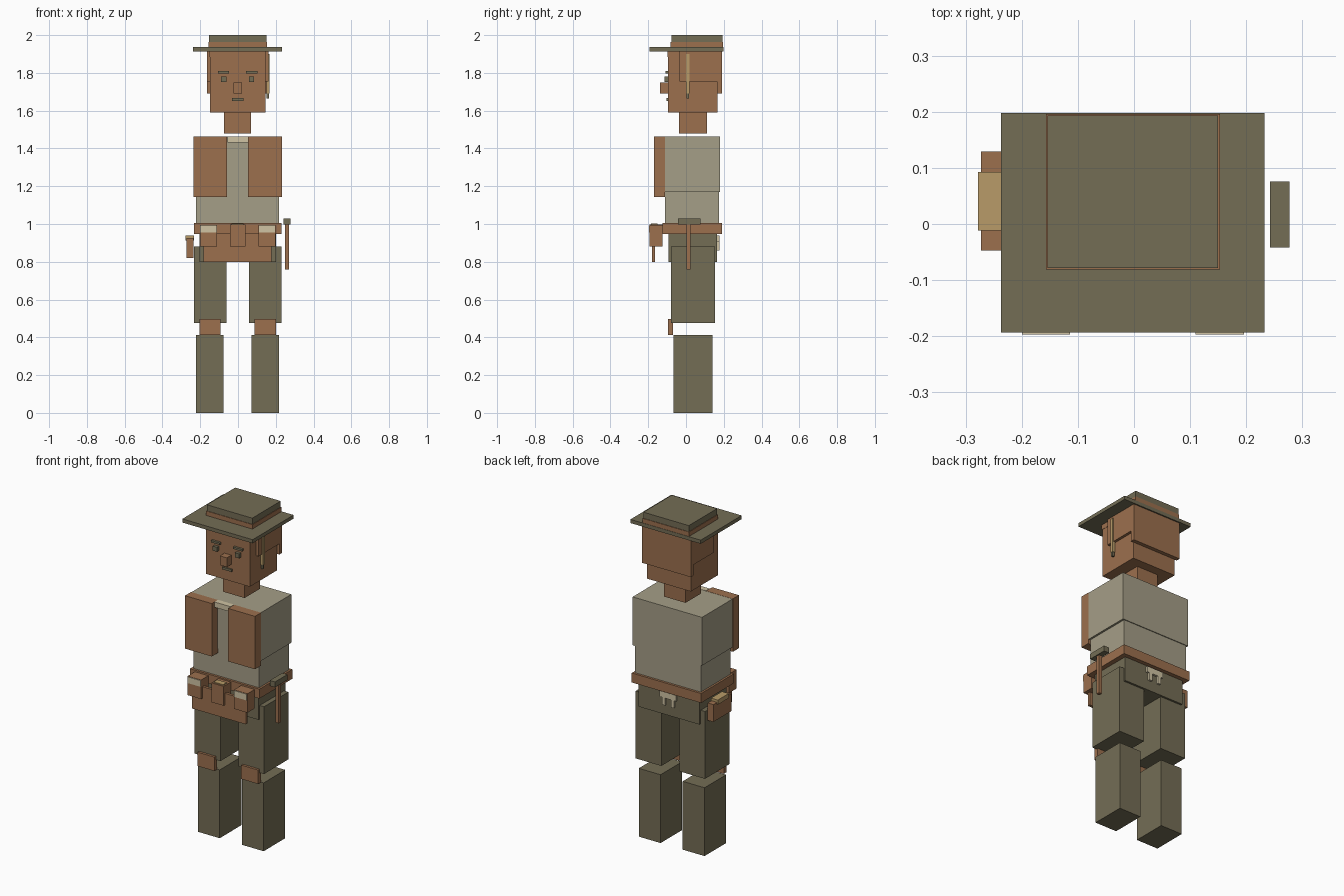
import bpy
import bmesh
from mathutils import Matrix, Vector

default_cube = bpy.data.objects.get("Cube")
if default_cube:
    bpy.data.objects.remove(default_cube, do_unlink=True)


def make_material(name, red, green, blue):
    material = bpy.data.materials.new(name)
    colour = (red, green, blue, 1)
    material.use_nodes = True
    material.diffuse_color = colour
    for node in material.node_tree.nodes:
        if node.type == "BSDF_PRINCIPLED":
            node.inputs["Base Color"].default_value = colour
    return material


olive = make_material("olive cloth", .174, .153, .091)
brown = make_material("warm brown", .332, .162, .076)
shirt = make_material("grey beige shirt", .376, .342, .242)
cream = make_material("pale cream", .63, .55, .37)
gold = make_material("mustard gold", .48, .33, .14)

# The body axis sits slightly to the right so the side tools balance
AXIS = -.002


def box(name, material, x, y, z):
    """Flat-faced block spanning the given ranges."""
    low, high = (Vector(corner) for corner in zip(x, y, z))
    mesh = bpy.data.meshes.new(name)
    bm = bmesh.new()
    placement = Matrix.Translation((low + high) / 2) @ Matrix.Diagonal((*(high - low), 1))
    bmesh.ops.create_cube(bm, size=1, matrix=placement)
    bm.to_mesh(mesh)
    bm.free()
    mesh.materials.append(material)
    part = bpy.data.objects.new(name, mesh)
    bpy.context.collection.objects.link(part)
    return part


def centred(name, material, half_width, y, z):
    """Block centred on the body axis."""
    return box(name, material, (AXIS - half_width, AXIS + half_width), y, z)


def pair(name, material, inner, outer, y, z):
    """Matching left and right blocks."""
    box("left_" + name, material, (AXIS + inner, AXIS + outer), y, z)
    box("right_" + name, material, (AXIS - outer, AXIS - inner), y, z)


# Legs and knee pads
pair("lower_leg", olive, inner=.074, outer=.22, y=(-.066, .14), z=(0, .413))
pair("upper_leg", olive, inner=.06, outer=.232, y=(-.08, .153), z=(.475, .882))
pair("knee_pad", brown, inner=.09, outer=.203, y=(-.095, -.068), z=(.413, .497))

# Hips, belt and tool apron
centred("hips", olive, half_width=.203, y=(-.093, .165), z=(.8, .95))
centred("belt", brown, half_width=.232, y=(-.124, .19), z=(.948, 1.005))
centred("apron", brown, half_width=.18, y=(-.18, -.163), z=(.8, .95))

# Belt pouches with their contents
pair("pouch", brown, inner=.11, outer=.2, y=(-.193, -.124), z=(.88, .995))
pair("pouch_flap", cream, inner=.112, outer=.198, y=(-.197, -.19), z=(.955, .993))
centred("middle_pouch", brown, half_width=.041, y=(-.193, -.124), z=(.88, .997))
centred("middle_pouch_trim", gold, half_width=.032, y=(-.185, -.15), z=(.994, 1.002))

# Hammer on the left hip
box("hammer_head", olive, x=(.242, .277), y=(-.042, .076), z=(.997, 1.03))
box("hammer_handle", brown, x=(.25, .27), y=(.003, .025), z=(.76, 1))

# Holster on the right hip
box("holster", brown, x=(-.273, -.235), y=(-.047, .129), z=(.82, .925))
box("holster_tool", gold, x=(-.278, -.232), y=(-.012, .093), z=(.912, .94))

# Clip hanging at the back
centred("back_clip", cream, half_width=.055, y=(.163, .177), z=(.905, .94))
pair("clip_prong", cream, inner=.02, outer=.04, y=(.163, .177), z=(.86, .907))

# Torso and open vest
centred("waist", shirt, half_width=.22, y=(-.11, .176), z=(1, 1.17))
centred("chest", shirt, half_width=.232, y=(-.113, .181), z=(1.17, 1.462))
pair("vest_panel", brown, inner=.055, outer=.234, y=(-.169, -.111), z=(1.143, 1.463))
centred("collar", cream, half_width=.054, y=(-.145, -.111), z=(1.432, 1.464))

# Neck and head
centred("neck", brown, half_width=.072, y=(-.037, .111), z=(1.48, 1.592))
centred("head", brown, half_width=.147, y=(-.094, .167), z=(1.59, 1.917))

# Hair around the head
centred("fringe", brown, half_width=.149, y=(-.099, -.03), z=(1.884, 1.917))
centred("back_hair", brown, half_width=.163, y=(.165, .19), z=(1.69, 1.917))
pair("side_hair", brown, inner=.145, outer=.163, y=(-.034, .19), z=(1.755, 1.917))

# Face
pair("eyebrow", olive, inner=.045, outer=.104, y=(-.108, -.092), z=(1.797, 1.809))
pair("eye", olive, inner=.06, outer=.088, y=(-.113, -.092), z=(1.753, 1.78))
centred("nose", brown, half_width=.023, y=(-.137, -.092), z=(1.692, 1.748))
centred("mouth", olive, half_width=.031, y=(-.104, -.092), z=(1.652, 1.666))

# Pencil behind the left ear
box("pencil", gold, x=(.15, .167), y=(0, .018), z=(1.69, 1.9))
box("pencil_tip", olive, x=(.152, .165), y=(.003, .015), z=(1.665, 1.69))

# Hat
centred("hat_brim", olive, half_width=.235, y=(-.193, .198), z=(1.914, 1.936))
centred("hat_band", brown, half_width=.155, y=(-.081, .196), z=(1.935, 1.963))
centred("hat_crown", olive, half_width=.152, y=(-.078, .193), z=(1.962, 2))
